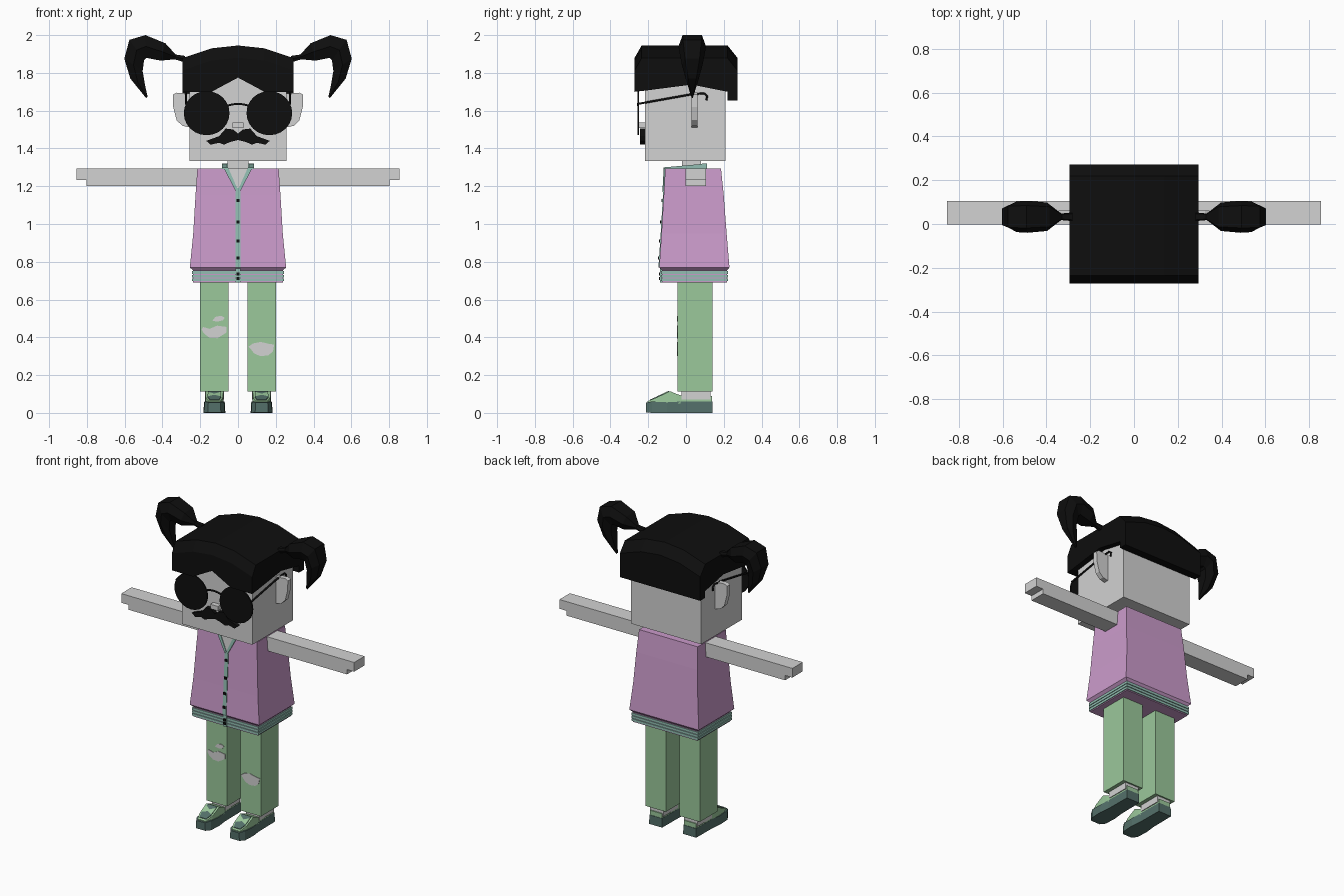
import bpy, bmesh, math
from mathutils import Vector

cube = bpy.data.objects.get("Cube")
if cube:
    bpy.data.objects.remove(cube)


def material(name, *rgb):
    linear = [((c / 255 + 0.055) / 1.055) ** 2.4 for c in rgb] + [1]
    m = bpy.data.materials.new(name)
    m.use_nodes = True
    m.diffuse_color = linear
    m.node_tree.nodes["Principled BSDF"].inputs["Base Color"].default_value = linear
    return m


BLACK = material("soft black", 14, 14, 14)
SKIN = material("pale grey", 210, 210, 210)
PINK = material("orchid pink", 203, 155, 203)
GREEN = material("leaf green", 155, 200, 155)
TEAL = material("pale teal", 146, 190, 178)
SOLE = material("dark teal", 84, 112, 106)


def loft(name, rings, mat):
    """Skin a closed solid through a list of equal-sized rings."""
    bm = bmesh.new()
    loops = [[bm.verts.new(p) for p in ring] for ring in rings]
    n = len(loops[0])
    for a, b in zip(loops, loops[1:]):
        for i in range(n):
            j = (i + 1) % n
            bm.faces.new((a[i], a[j], b[j], b[i]))
    bm.faces.new(loops[0])
    bm.faces.new(loops[-1])
    bmesh.ops.recalc_face_normals(bm, faces=bm.faces)
    mesh = bpy.data.meshes.new(name)
    bm.to_mesh(mesh)
    bm.free()
    mesh.materials.append(mat)
    ob = bpy.data.objects.new(name, mesh)
    bpy.context.collection.objects.link(ob)
    return ob


def rect(z, hx, y0, y1, cx=0):
    return [(cx - hx, y0, z), (cx + hx, y0, z), (cx + hx, y1, z), (cx - hx, y1, z)]


def box(name, x, y, z, mat):
    cx, hx = (x[0] + x[1]) / 2, abs(x[1] - x[0]) / 2
    return loft(name, [rect(h, hx, *y, cx) for h in z], mat)


def plate(name, points, front, depth, mat):
    """Extrude an x-z outline backwards; front is a y value or a rule of z."""
    y = front if callable(front) else lambda z: front
    return loft(name, [[(px, y(pz) + d, pz) for px, pz in points] for d in (0, depth)], mat)


def tube(name, path, radius, mat):
    curve = bpy.data.curves.new(name + " path", "CURVE")
    curve.dimensions = "3D"
    curve.bevel_depth, curve.bevel_resolution = radius, 1
    curve.use_fill_caps = True
    spline = curve.splines.new("POLY")
    spline.points.add(len(path) - 1)
    for p, co in zip(spline.points, path):
        p.co = (*co, 1)
    temp = bpy.data.objects.new(name + " path", curve)
    bpy.context.collection.objects.link(temp)
    mesh = bpy.data.meshes.new_from_object(temp.evaluated_get(bpy.context.evaluated_depsgraph_get()))
    bpy.data.objects.remove(temp)
    mesh.materials.clear()
    mesh.materials.append(mat)
    bpy.context.collection.objects.link(bpy.data.objects.new(name, mesh))


# Jacket body, flaring to the waist
JACKET = [(1.295, .215, -.11, .185), (1.15, .225, -.118, .2), (.95, .237, -.13, .215),
          (.77, .255, -.142, .23), (.755, .238, -.128, .218), (.69, .238, -.128, .218)]
loft("jacket", [rect(*r) for r in JACKET], PINK)


def chest(z):
    for a, b in zip(JACKET[:3], JACKET[1:4]):
        if z >= b[0]:
            break
    t = (a[0] - z) / (a[0] - b[0])
    return a[2] + t * (b[2] - a[2]) - .004


# Ribbed hem
for i in range(3):
    z = .697 + i * .019
    box(f"hem_band_{i + 1}", (-.243, .243), (-.133, .223), (z, z + .015), TEAL)

# Neckline, button strip and buttons
plate("neck_opening", [(-.055, 1.296), (.055, 1.296), (0, 1.18)], chest, .006, SKIN)
plate("button_strip", [(-.013, 1.19), (.013, 1.19), (.013, .95), (.013, .77),
                       (-.013, .77), (-.013, .95)], chest, .008, TEAL)
box("hem_button_strip", (-.013, .013), (-.137, -.12), (.69, .77), TEAL)
for i, z in enumerate((1.125, 1.01, .91, .82, .735, .712)):
    y = chest(z) if z > .77 else -.137
    box(f"button_{i + 1}", (-.009, .009), (y - .006, y + .004), (z - .008, z + .008), BLACK)
for s, side in ((1, "left"), (-1, "right")):
    plate(f"{side}_neck_trim", [(s * .052, 1.298), (s * .077, 1.298), (s * .01, 1.17), (0, 1.18)],
          lambda z: chest(z) - .004, .009, TEAL)
    loft(f"{side}_collar", [[(s * x, y, z) for x, z in ((.06, 1.29), (.085, 1.29), (.085, top), (.06, top))]
                            for y, top in ((-.115, 1.3), (.11, 1.32))], TEAL)
box("back_collar", (-.085, .085), (.085, .11), (1.29, 1.32), TEAL)

# Head and neck
box("neck", (-.055, .055), (-.02, .08), (1.25, 1.35), SKIN)
box("head", (-.258, .258), (-.218, .21), (1.333, 1.85), SKIN)
box("nose", (-.028, .028), (-.25, -.21), (1.508, 1.538), SKIN)

# Hair cap: arched top, parted fringe, lower back
hair_rings = []
for x, top, fringe in ((-.295, 1.878, 1.70), (-.14, 1.93, 1.70), (0, 1.945, 1.775),
                       (.14, 1.93, 1.70), (.295, 1.878, 1.70)):
    section = [(-.272, fringe), (-.272, top - .065), (-.235, top), (.22, top), (.272, top - .065),
               (.272, 1.655), (.22, 1.655), (.22, 1.70), (.03, 1.738), (-.225, fringe + .005)]
    hair_rings.append([(x, y, z) for y, z in section])
loft("hair_cap", hair_rings, BLACK)

# Moustache half outline, mirrored
half = [(.025, 1.5), (.065, 1.505), (.1, 1.465), (.168, 1.44), (.145, 1.42), (.1, 1.43),
        (.075, 1.42), (.04, 1.435)]
plate("moustache", [(0, 1.478)] + half + [(0, 1.445)] + [(-x, z) for x, z in reversed(half)],
      -.243, .026, BLACK)

# Pigtail stations: outer point, inner point, half thickness
PIGTAIL = [((.28, 1.89), (.28, 1.855), .02), ((.33, 1.897), (.335, 1.872), .015),
           ((.385, 1.957), (.41, 1.865), .065), ((.49, 2.0), (.485, 1.88), .073),
           ((.575, 1.975), (.497, 1.868), .07), ((.602, 1.875), (.505, 1.81), .055),
           ((.57, 1.77), (.492, 1.735), .03), ((.487, 1.667), (.479, 1.675), .004)]

for s, side in ((1, "left"), (-1, "right")):
    rings = []
    for outer, inner, w in PIGTAIL:
        mid = [(a + b) / 2 for a, b in zip(outer, inner)]
        section = [(outer, -.7), (mid, -1), (inner, -.6), (inner, .6), (mid, 1), (outer, .7)]
        rings.append([(s * p[0], .033 + w * k, p[1]) for p, k in section])
    loft(f"{side}_pigtail", rings, BLACK)

    # Ear
    ear = [(.25, 1.69), (.325, 1.695), (.345, 1.685), (.343, 1.62), (.325, 1.55), (.295, 1.52), (.25, 1.51)]
    plate(f"{side}_ear", [(s * x, z) for x, z in ear], .03, .032, SKIN)

    # Glasses
    angles = [math.tau * i / 24 for i in range(24)]
    plate(f"{side}_lens", [(s * .166 + .121 * math.cos(a), 1.587 + .117 * math.sin(a)) for a in angles],
          -.258, .009, BLACK)
    arm = [(.275, -.254, 1.636), (.275, .02, 1.685), (.275, .095, 1.692), (.275, .112, 1.678), (.275, .108, 1.655)]
    tube(f"{side}_glasses_arm", [(s * x, y, z) for x, y, z in arm], .006, BLACK)

    # Arm with shorter hand tip
    box(f"{side}_arm", (s * .19, s * .802), (-.003, .106), (1.2, 1.293), SKIN)
    box(f"{side}_hand", (s * .8, s * .855), (-.003, .106), (1.232, 1.293), SKIN)

    # Trouser leg and ankle
    cx = s * .125
    box(f"{side}_trouser_leg", (s * .05, s * .2), (-.045, .14), (.112, .7), GREEN)
    box(f"{side}_ankle", (cx - .05, cx + .05), (-.025, .13), (.07, .12), SKIN)

    # Shoe: sole and upper, from heel to toe as y, half width, heights
    sole = [(.14, .048, 0, .06), (-.03, .05, 0, .06), (-.1, .058, 0, .056),
            (-.18, .054, 0, .06), (-.213, .034, .003, .055)]
    upper = [(.137, .045, .05, .09), (-.02, .047, .05, .09), (-.05, .05, .05, .1), (-.085, .05, .05, .115),
             (-.155, .048, .05, .082), (-.203, .032, .045, .062)]
    for part, stations, mat in (("sole", sole, SOLE), ("shoe_upper", upper, GREEN)):
        loft(f"{side}_{part}", [[(cx - w, y, a), (cx + w, y, a), (cx + w * .95, y, b), (cx - w * .95, y, b)]
                                for y, w, a, b in stations], mat)
    # Tongue panel and bow lying on the slope of the shoe
    slope = [(-.09, .034, .114), (-.155, .036, .083), (-.19, .024, .068)]
    loft(f"{side}_shoe_tongue", [[(cx - w, y, z - .006), (cx + w, y, z - .006), (cx + w, y, z + .003),
                                  (cx - w, y, z + .003)] for y, w, z in slope], SOLE)
    bow = [(-.035, .112), (0, .102), (.035, .112), (.035, .088), (0, .096), (-.035, .088)]
    plate(f"{side}_shoe_bow", [(cx + x, z) for x, z in bow], lambda z: -.09 - (.115 - z) * 2.1 - .006, .008, GREEN)

# Glasses bridge
tube("glasses_bridge", [(x, -.254, 1.636 - 3 * x * x) for x in (-.055, -.03, 0, .03, .055)], .006, BLACK)

# Torn patches on the trouser fronts
TEARS = {
    "right_knee_tear": [(-.185, .455), (-.15, .445), (-.11, .462), (-.06, .455), (-.062, .425), (-.085, .41),
                        (-.11, .395), (-.15, .397), (-.18, .42), (-.192, .44)],
    "right_small_tear": [(-.135, .488), (-.12, .508), (-.09, .514), (-.07, .505), (-.08, .49), (-.11, .483)],
    "left_knee_tear": [(.055, .35), (.08, .368), (.12, .376), (.165, .365), (.192, .362), (.185, .325),
                       (.16, .305), (.12, .3), (.085, .315), (.07, .335)],
}
for name, outline in TEARS.items():
    plate(name, outline, -.048, .006, SKIN)
